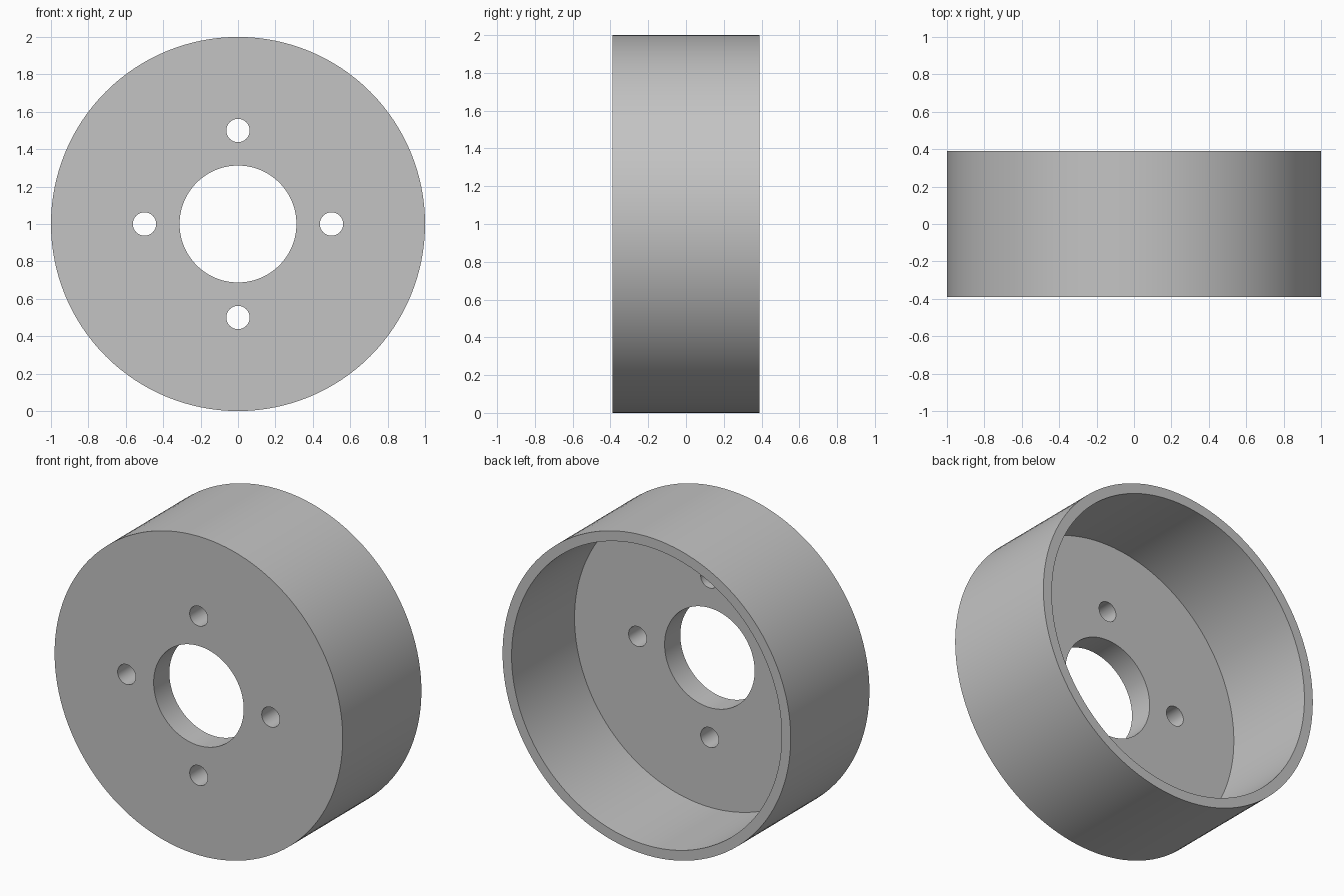
import bpy, bmesh, math
from mathutils import Matrix, Vector

if "Cube" in bpy.data.objects:
    bpy.data.objects.remove(bpy.data.objects["Cube"], do_unlink=True)

RADIUS, HALF_DEPTH = 1.0, 0.39
WALL, FLOOR = 0.0625, 0.156
BORE, BOLT, BOLT_CIRCLE = 0.3125, 0.0625, 0.5

grey = bpy.data.materials.new("plain grey")
grey.use_nodes = True
colour = (0.55, 0.55, 0.55, 1)
grey.diffuse_color = colour
grey.node_tree.nodes["Principled BSDF"].inputs["Base Color"].default_value = colour


def add_object(name, bm):
    mesh = bpy.data.meshes.new(name)
    bmesh.ops.recalc_face_normals(bm, faces=bm.faces[:])
    bm.to_mesh(mesh)
    bm.free()
    mesh.materials.append(grey)
    obj = bpy.data.objects.new(name, mesh)
    bpy.context.collection.objects.link(obj)
    return obj


# Drum: closed cross-section (radius, depth) turned about the y axis
front, back = -HALF_DEPTH, HALF_DEPTH
inner, floor = RADIUS - WALL, front + FLOOR
profile = [(BORE, front), (RADIUS, front), (RADIUS, back),
           (inner, back), (inner, floor), (BORE, floor)]
bm = bmesh.new()
verts = [bm.verts.new((r, y, 0)) for r, y in profile]
edges = [bm.edges.new((v, verts[i - 1])) for i, v in enumerate(verts)]
bmesh.ops.spin(bm, geom=verts + edges, cent=(0, 0, 0), axis=(0, 1, 0),
               angle=math.tau, steps=128, use_duplicate=False)
bmesh.ops.remove_doubles(bm, verts=bm.verts[:], dist=0.0005)
bmesh.ops.translate(bm, verts=bm.verts[:], vec=(0, 0, RADIUS))
drum = add_object("drum", bm)

# Four bolt holes through the front plate
bm = bmesh.new()
for i in range(4):
    a = i * math.pi / 2
    centre = Vector((BOLT_CIRCLE * math.cos(a), front + FLOOR / 2,
                     RADIUS + BOLT_CIRCLE * math.sin(a)))
    bmesh.ops.create_cone(bm, cap_ends=True, segments=48, radius1=BOLT,
                          radius2=BOLT, depth=FLOOR * 2,
                          matrix=Matrix.Translation(centre) @ Matrix.Rotation(math.pi / 2, 4, "X"))
cutter = add_object("bolt_hole_cutter", bm)
cutter.hide_render = True

cut = drum.modifiers.new("bolt holes", "BOOLEAN")
cut.operation, cut.solver, cut.object = "DIFFERENCE", "EXACT", cutter

# Bake the cut, then smooth the round surfaces
bpy.ops.object.select_all(action="DESELECT")
drum.select_set(True)
bpy.context.view_layer.objects.active = drum
bpy.ops.object.modifier_apply(modifier=cut.name)
bpy.data.objects.remove(cutter, do_unlink=True)
bpy.ops.object.shade_smooth_by_angle(angle=math.radians(30))
